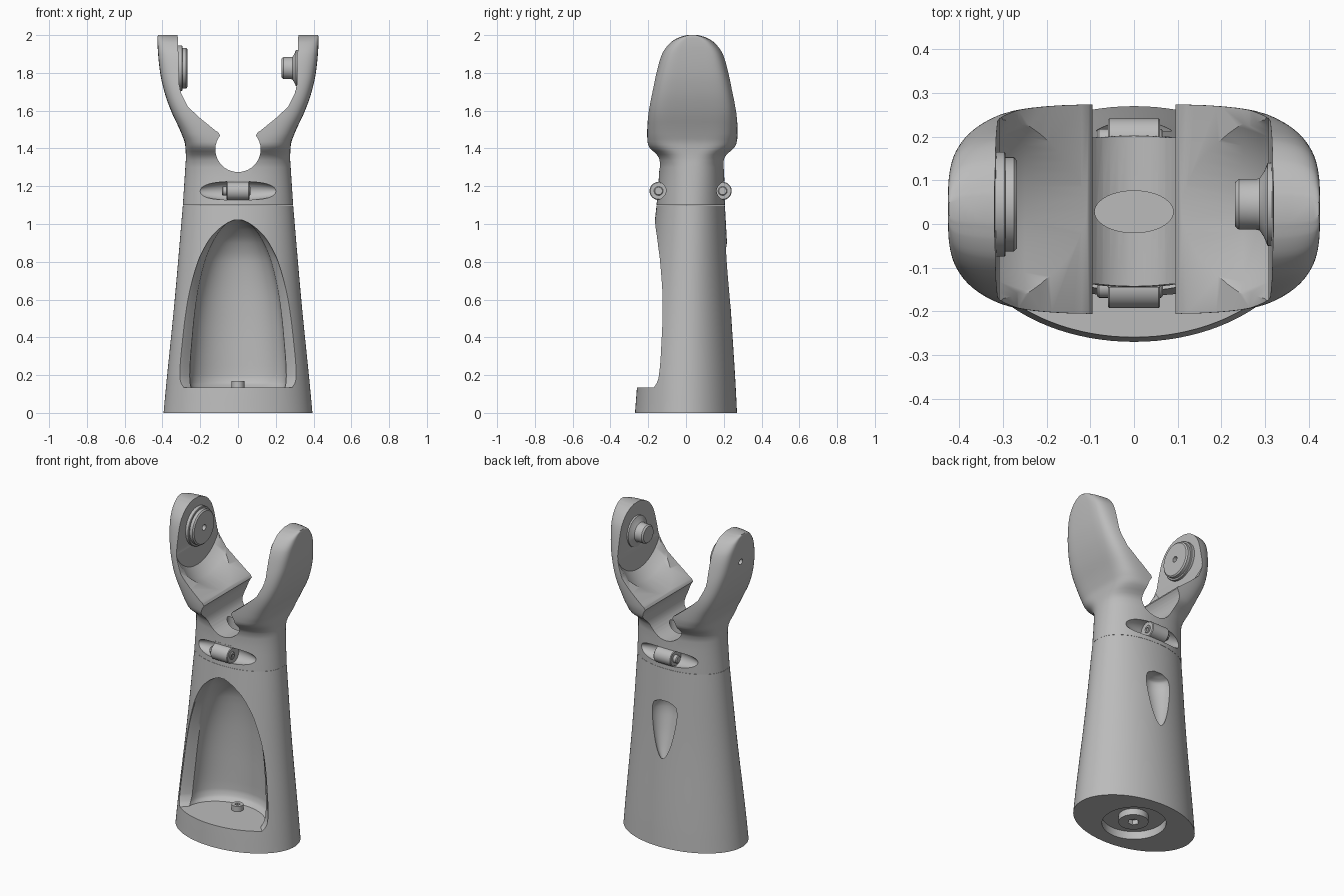
import bpy, bmesh, math
from mathutils import Matrix, Vector

if "Cube" in bpy.data.objects:
    bpy.data.objects.remove(bpy.data.objects["Cube"])

grey = bpy.data.materials.new("matte_grey")
grey.use_nodes = True
COLOUR = (0.5, 0.5, 0.5, 1)
grey.diffuse_color = COLOUR
grey.node_tree.nodes["Principled BSDF"].inputs["Base Color"].default_value = COLOUR


def finish(name, bm):
    bmesh.ops.recalc_face_normals(bm, faces=bm.faces)
    mesh = bpy.data.meshes.new(name)
    bm.to_mesh(mesh)
    bm.free()
    mesh.materials.append(grey)
    ob = bpy.data.objects.new(name, mesh)
    bpy.context.collection.objects.link(ob)
    return ob


def select(ob):
    bpy.ops.object.select_all(action='DESELECT')
    bpy.context.view_layer.objects.active = ob
    ob.select_set(True)


def smooth(ob, angle=35):
    select(ob)
    bpy.ops.object.shade_smooth_by_angle(angle=math.radians(angle))


def cut(ob, *cutters):
    for cutter in cutters:
        cutter.hide_render = True
        mod = ob.modifiers.new("cut", 'BOOLEAN')
        mod.operation, mod.solver, mod.object = 'DIFFERENCE', 'EXACT', cutter
        select(ob)
        bpy.ops.object.modifier_apply(modifier=mod.name)


def drop(*obs):
    for ob in obs:
        bpy.data.objects.remove(ob)


def fair(rows, steps):
    """Smooth rows along their first value without overshoot."""
    def slope(i, k):
        if i in (0, len(rows) - 1):
            j = min(i, len(rows) - 2)
            return (rows[j + 1][k] - rows[j][k]) / (rows[j + 1][0] - rows[j][0])
        a = (rows[i][k] - rows[i - 1][k]) / (rows[i][0] - rows[i - 1][0])
        b = (rows[i + 1][k] - rows[i][k]) / (rows[i + 1][0] - rows[i][0])
        return 2 * a * b / (a + b) if a * b > 0 else 0
    out = []
    for i in range(len(rows) - 1):
        p, q = rows[i], rows[i + 1]
        h = q[0] - p[0]
        for s in range(steps):
            t = s / steps
            row = [p[0] + h * t]
            for k in range(1, len(p)):
                c = 3 * t * t - 2 * t ** 3
                row.append(p[k] + (q[k] - p[k]) * c
                           + h * slope(i, k) * t * (1 - t) ** 2
                           - h * slope(i + 1, k) * t * t * (1 - t))
            out.append(row)
    return out + [list(rows[-1])]


def loft(name, rings):
    bm = bmesh.new()
    loops = [[bm.verts.new(p) for p in ring] for ring in rings]
    count = len(loops[0])
    for a, b in zip(loops, loops[1:]):
        for i in range(count):
            j = (i + 1) % count
            bm.faces.new((a[i], a[j], b[j], b[i]))
    bm.faces.new(loops[0])
    bm.faces.new(loops[-1])
    return finish(name, bm)


def oval(z, rx, ry, cy, n, count=96):
    """Superellipse ring."""
    ring = []
    for i in range(count):
        a = 2 * math.pi * i / count
        c, s = math.cos(a), math.sin(a)
        ring.append((rx * math.copysign(abs(c) ** (2 / n), c),
                     cy + ry * math.copysign(abs(s) ** (2 / n), s), z))
    return ring


def turned(name, profile, origin, axis='Z', count=48):
    """Solid of revolution from (distance along axis, radius) pairs."""
    rings = []
    for d, r in profile:
        ring = []
        for i in range(count):
            a = 2 * math.pi * i / count
            u, v = r * math.cos(a), r * math.sin(a)
            p = (d, u, v) if axis == 'X' else (u, v, d)
            ring.append(Vector(p) + Vector(origin))
        rings.append(ring)
    return loft(name, rings)


def ellipsoid(name, centre, radii):
    bm = bmesh.new()
    bmesh.ops.create_uvsphere(bm, u_segments=40, v_segments=24, radius=1,
                              matrix=Matrix.Translation(centre) @ Matrix.Diagonal((*radii, 1)))
    return finish(name, bm)


# Tapered oval leg
leg = loft("leg_body", [oval(*r) for r in fair(
    [(0, .394, .27, 0, 2), (.14, .381, .261, .002, 2), (.6, .335, .222, .012, 2),
     (1.099, .292, .181, .025, 2.1)], 6)])

# Front niche: arched, soft rim, rounded back wall (height, half width, back, rim)
rings = []
for z, w, back, rim in fair([(.135, .3, .06, -.13), (.16, .306, .09, -.108),
                             (.2, .308, .1, -.09), (.4, .292, .1, -.075),
                             (.6, .265, .095, -.07), (.8, .212, .075, -.075),
                             (.9, .163, .035, -.09), (.97, .11, -.03, -.12),
                             (1.005, .066, -.085, -.15), (1.022, .025, -.13, -.18)], 4):
    ring = [(w, -.5, z), (w, rim - .05, z), (w * .94, rim - .035, z), (w * .87, rim - .012, z)]
    for i in range(25):
        a = math.pi * i / 24
        ring.append((w * .83 * math.cos(a), rim + (back - rim) * math.sin(a), z))
    ring += [(-x, y, zz) for x, y, zz in reversed(ring[:4])]
    rings.append(ring)
niche = loft("niche_cutter", rings)

# Teardrop recess at the back and round pocket underneath
recess = loft("recess_cutter", [oval(*r, .22, 2, 40) for r in fair(
    [(.52, .012, .01), (.6, .045, .035), (.73, .075, .068), (.83, .087, .085),
     (.875, .077, .078), (.9, .03, .03)], 4)])
pocket = turned("pocket_cutter", [(-.05, .184), (.05, .184)], (0, 0, 0))
cut(leg, niche, recess, pocket)
drop(niche, recess, pocket)
smooth(leg)

# Base boss and floor screw
for name, z0, z1, r, socket in (("base_boss", .01, .06, .086, .033),
                                ("floor_screw", .125, .168, .034, .016)):
    boss = turned(name, [(z0, r), (z1, r)], (0, -.005, 0))
    low, high = (z0 - .02, z0 + .03) if name == "base_boss" else (z1 - .025, z1 + .02)
    hole = turned("socket_cutter", [(low, socket), (high, socket)], (0, -.005, 0), count=6)
    cut(boss, hole)
    drop(hole)
    smooth(boss)

# Forked yoke: neck flaring into two rounded arms
yoke = loft("yoke", [oval(*r) for r in fair(
    [(1.1, .292, .181, .025, 2.1), (1.3, .279, .172, .03, 2.3), (1.35, .276, .18, .03, 2.6),
     (1.42, .28, .235, .032, 4), (1.48, .3, .24, .034, 5), (1.6, .355, .235, .034, 6),
     (1.7, .39, .22, .034, 6), (1.8, .412, .197, .034, 6), (1.9, .423, .166, .034, 6),
     (1.96, .426, .12, .034, 6), (1.988, .426, .073, .034, 6), (2, .424, .03, .034, 6)], 4)])

# Opening between the arms, with a round throat
half = [(.33, 2.1), (.318, 1.98), (.312, 1.74), (.3, 1.69), (.265, 1.62), (.2, 1.56),
        (.12, 1.495), (.104, 1.485)]
for i in range(15):
    a = math.radians(38 - 128 * i / 14)
    half.append((.12 * math.cos(a), 1.395 + .12 * math.sin(a)))
outline = half + [(-x, z) for x, z in reversed(half[:-1])]
gap = loft("gap_cutter", [[(x, y, z) for x, z in outline] for y in (-.5, .5)])

# Cupped inner faces, vertical bore and hinge pockets
cup = turned("cup_cutter", [(-.308, .235), (-.25, .29), (-.1, .335), (.1, .335),
                            (.25, .29), (.308, .235)], (0, .034, 1.82), 'X', 72)
bore = loft("bore_cutter", [oval(z, .09, .048, .028, 2, 48) for z in (1.16, 1.5)])
pockets = [ellipsoid("hinge_pocket_cutter", (0, y, 1.175), (.225, .058, .052))
           for y in (-.132, .19)]
pin_hole = turned("pin_hole_cutter", [(-.6, .018), (-.2, .018)], (0, .045, 1.825), 'X', 24)
cut(yoke, gap, cup, bore, *pockets, pin_hole)
drop(gap, cup, bore, *pockets)
smooth(yoke)

# Right arm: stepped round pad
pad = turned("right_pad", [(-.33, .12), (-.297, .12), (-.294, .117), (-.294, .108),
                           (-.275, .108), (-.268, .1)], (0, .045, 1.825), 'X', 64)
cut(pad, pin_hole)
drop(pin_hole)
smooth(pad)

# Left arm: flared plug
plug = turned("left_plug", [(.33, .097), (.306, .095), (.298, .075), (.288, .06), (.28, .058),
                            (.24, .058), (.231, .05)], (0, .045, 1.825), 'X', 48)
smooth(plug)

# Hinge barrels with their screws, front and back
for side, y in (("front", -.145), ("back", .194)):
    barrel = turned(side + "_hinge_barrel", [(-.06, .044), (-.056, .048), (.056, .048),
                                             (.06, .044)], (0, y, 1.175), 'X')
    smooth(barrel)
    screw = turned(side + "_hinge_screw", [(-.085, .02), (-.08, .024), (.062, .024),
                                           (.066, .02)], (0, y, 1.175), 'X', 24)
    hole = turned("socket_cutter", [(.05, .011), (.1, .011)], (0, y, 1.175), 'X', 6)
    cut(screw, hole)
    drop(hole)
    smooth(screw)
    # Hinge leaf joining the barrel to the neck
    inward = .04 if side == "front" else -.04
    bm = bmesh.new()
    bmesh.ops.create_cube(bm, size=1, matrix=Matrix.Translation((0, y + inward, 1.18))
                          @ Matrix.Diagonal((.118, .08, .108, 1)))
    finish(side + "_hinge_leaf", bm)
